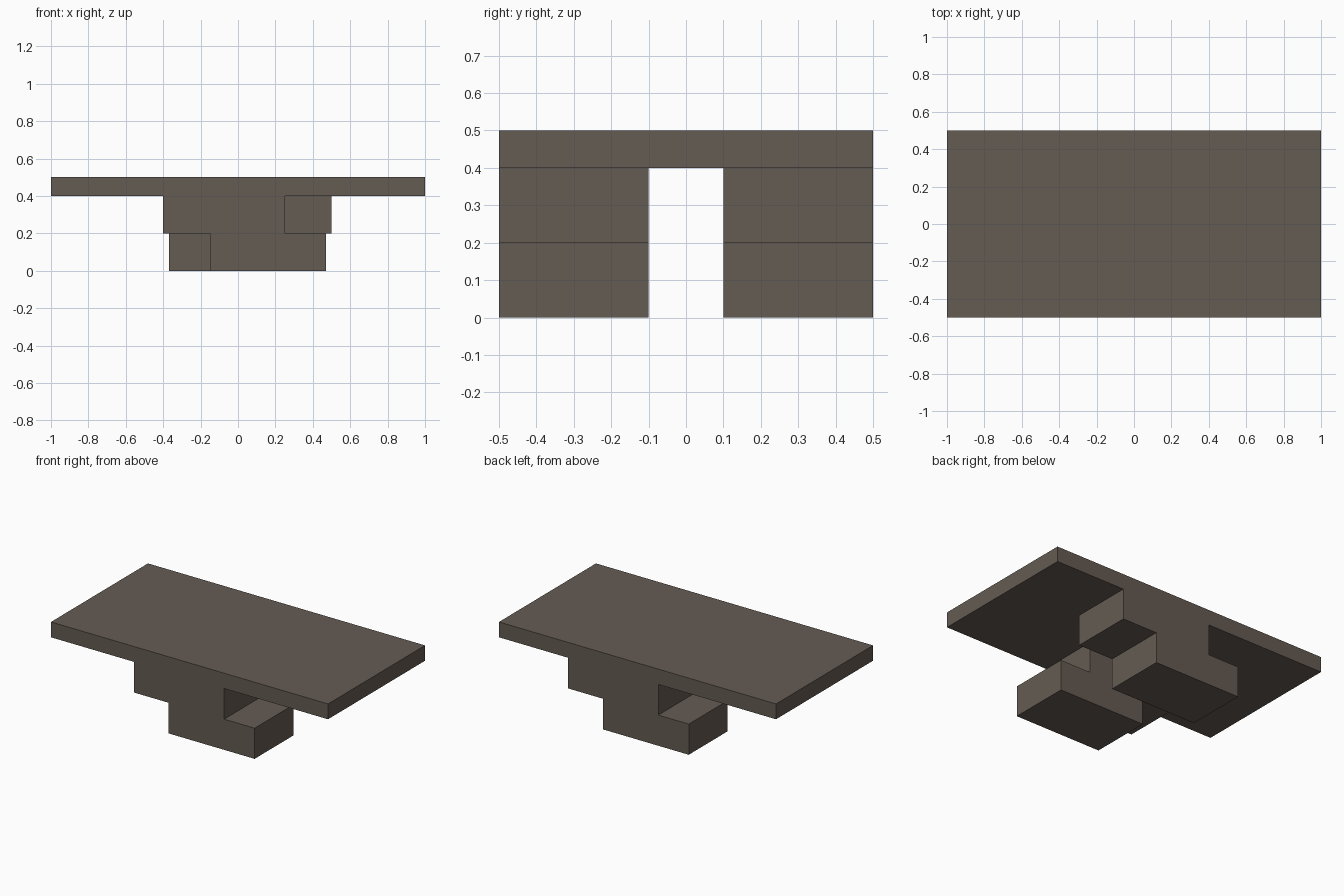
import bpy

if "Cube" in bpy.data.objects:
    bpy.data.objects.remove(bpy.data.objects["Cube"])

# Single dark stone colour
stone = bpy.data.materials.new("dark_stone")
stone.diffuse_color = (0.130, 0.106, 0.086, 1)
stone.use_nodes = True
stone.node_tree.nodes["Principled BSDF"].inputs["Base Color"].default_value = stone.diffuse_color


def box(name, x, y, z):
    """Box from (min, max) ranges on each axis."""
    bpy.ops.mesh.primitive_cube_add(
        size=1, location=[(a + b) / 2 for a, b in (x, y, z)])
    ob = bpy.context.object
    ob.name = name
    ob.scale = [b - a for a, b in (x, y, z)]
    bpy.ops.object.transform_apply(location=False, rotation=False, scale=True)
    ob.data.materials.append(stone)
    return ob


# Table top slab
box("table_top", (-1, 1), (-0.5, 0.5), (0.4, 0.5))

# Staggered supports: front pair and oppositely offset back pair
FRONT, BACK = (-0.5, -0.1), (0.1, 0.5)
LOW, HIGH = (0, 0.2), (0.2, 0.4)
box("front_upper_block", (-0.40, 0.25), FRONT, HIGH)
box("front_lower_block", (-0.15, 0.47), FRONT, LOW)
box("back_upper_block", (-0.15, 0.50), BACK, HIGH)
box("back_lower_block", (-0.37, 0.25), BACK, LOW)
